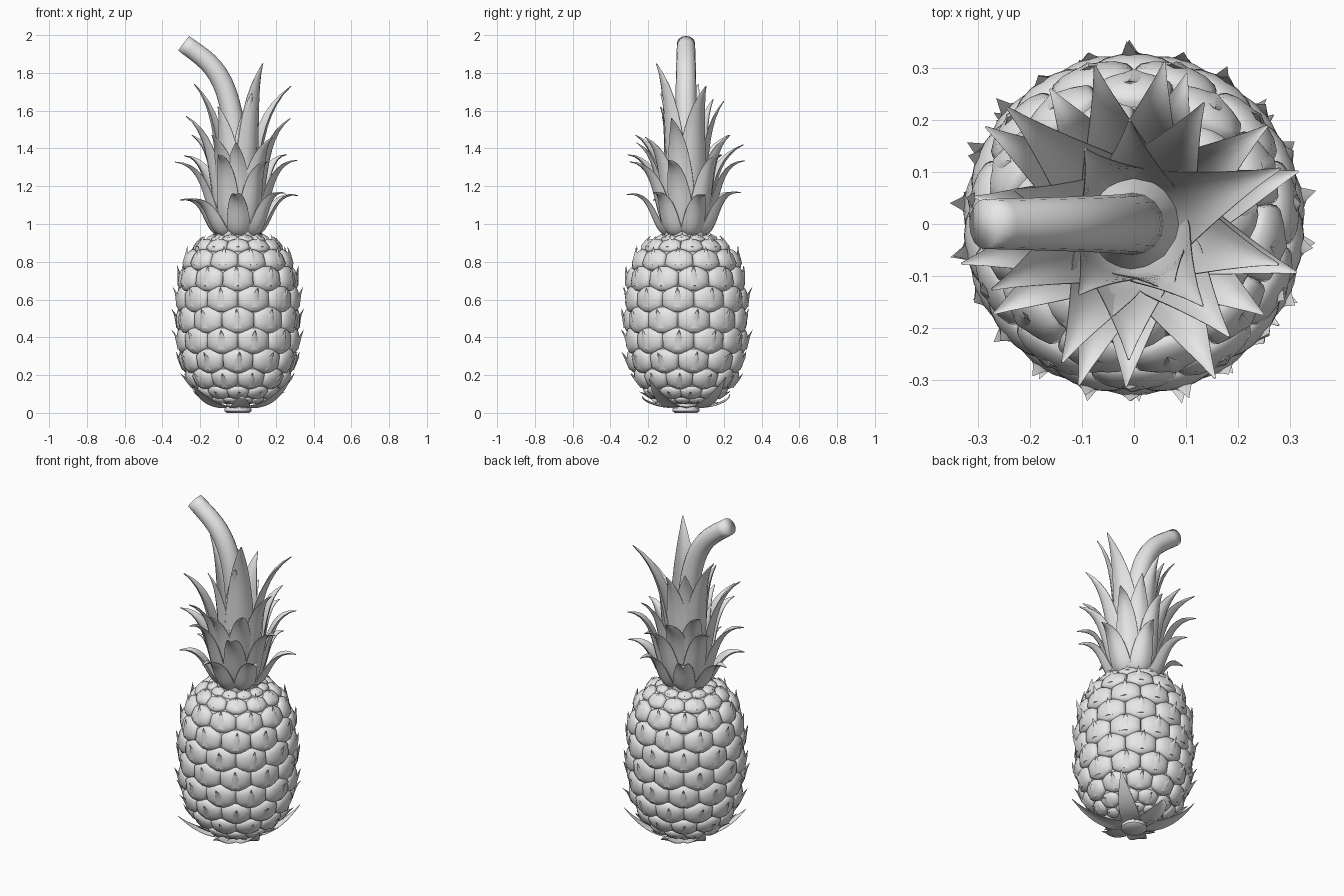
import bpy, bmesh, math, random
from mathutils import Vector

if "Cube" in bpy.data.objects:
    bpy.data.objects.remove(bpy.data.objects["Cube"])

random.seed(4)
grey = bpy.data.materials.new("matte_grey")
grey.diffuse_color = (0.8, 0.8, 0.8, 1)
grey.use_nodes = True
grey.node_tree.nodes["Principled BSDF"].inputs["Base Color"].default_value = grey.diffuse_color


def finish(name, bm, angle=50):
    bmesh.ops.recalc_face_normals(bm, faces=bm.faces[:])
    me = bpy.data.meshes.new(name)
    bm.to_mesh(me)
    bm.free()
    me.materials.append(grey)
    ob = bpy.data.objects.new(name, me)
    bpy.context.collection.objects.link(ob)
    bpy.ops.object.select_all(action='DESELECT')
    ob.select_set(True)
    bpy.context.view_layer.objects.active = ob
    bpy.ops.object.shade_smooth_by_angle(angle=math.radians(angle))
    return ob


def bridge(bm, a, b):
    n = len(a)
    for i in range(n):
        bm.faces.new((a[i], a[(i + 1) % n], b[(i + 1) % n], b[i]))


def lathe(name, profile_points, sides=16):
    bm = bmesh.new()
    rings = [[bm.verts.new((r * math.cos(k * math.tau / sides), r * math.sin(k * math.tau / sides), z))
              for k in range(sides)] for r, z in profile_points]
    for a, b in zip(rings, rings[1:]):
        bridge(bm, a, b)
    bm.faces.new(rings[0])
    bm.faces.new(rings[-1])
    finish(name, bm)


# Fruit profile, measured by arc length
RAD, ZC, HALF = 0.301, 0.492, 0.448
table, length = [], 0.0
for i in range(401):
    t = -1 + i / 200
    p = math.sin(t * math.pi / 2)
    n = 3.0 if p > 0 else 2.6
    r = RAD * max(math.cos(t * math.pi / 2), 0) ** (2 / n)
    z = ZC + HALF * math.copysign(abs(p) ** (2 / n), p)
    if table:
        length += math.hypot(r - table[-1][1], z - table[-1][2])
    table.append((length, r, z))
MID = table[200][0]


def profile(s):
    s = min(max(s, 0), length)
    lo, hi = 0, 400
    while hi - lo > 1:
        m = (lo + hi) // 2
        lo, hi = (m, hi) if table[m][0] <= s else (lo, m)
    a, b = table[lo], table[hi]
    f = (s - a[0]) / max(b[0] - a[0], 1e-9)
    return a[1] + f * (b[1] - a[1]), a[2] + f * (b[2] - a[2])


def on_fruit(s, th, h):
    r, z = profile(s)
    r0, z0 = profile(s - 0.02)
    r1, z1 = profile(s + 0.02)
    d = math.hypot(r1 - r0, z1 - z0) or 1
    r, z = r + h * (z1 - z0) / d, z - h * (r1 - r0) / d
    return Vector((r * math.cos(th), r * math.sin(th), z))


# Inner fruit core
lathe("fruit_core", [(r * 0.98, z) for _, r, z in table[8:393:12]], 40)

# Rows of scales, shrinking toward both ends
COUNT = 11
STEP = math.tau / COUNT
ROW = 0.64
rows = [(MID, 0)]
for sign in (1, -1):
    s, k = MID, 0
    while True:
        s += sign * ROW * STEP * profile(s)[0]
        k += 1
        if profile(s)[0] < 0.09 or k > 9:
            break
        rows.append((s, k))

scales, spikes = bmesh.new(), bmesh.new()
for s0, k in rows:
    w = STEP * profile(s0)[0]
    size = min(w / 0.16, 1)
    for j in range(COUNT):
        th0 = (j + 0.5 * (k % 2)) * STEP - math.pi / 2

        def at(u, v, h):
            return on_fruit(s0 + v * w, th0 + u * STEP, h * size)

        # Domed six-sided scale, blunt at its top and bottom
        prev = None
        for f, h in ((1.0, -0.004), (0.95, 0.008), (0.85, 0.016), (0.58, 0.024), (0.27, 0.028)):
            ring = [scales.verts.new(at(f * u, f * v * ROW, h)) for u, v in
                    ((0.5, 0), (0.5, 0.32), (0.33, 0.5), (0.14, 0.63), (-0.14, 0.63), (-0.33, 0.5), (-0.5, 0.32),
                     (-0.5, 0), (-0.5, -0.32), (-0.33, -0.5), (-0.14, -0.63), (0.14, -0.63), (0.33, -0.5),
                     (0.5, -0.32))]
            if prev:
                bridge(scales, prev, ring)
            prev = ring
        scales.faces.new(prev)

        # Pointed bract curling up from the scale
        lean = random.uniform(-0.08, 0.08)
        out = random.uniform(0.038, 0.060)
        prev = None
        for f, v, h, hw in ((0, -0.25, 0.024, 0.19), (0.35, -0.04, 0.029, 0.15), (0.7, 0.15, 0.035, 0.075)):
            ring = [spikes.verts.new(at(lean * f + du * hw, v, h + dh)) for du, dh in
                    ((-1, -0.005), (0, 0.005), (1, -0.005), (0, -0.009))]
            if prev:
                bridge(spikes, prev, ring)
            else:
                spikes.faces.new(ring)
            prev = ring
        tip = spikes.verts.new(at(lean, 0.36, out))
        for i in range(4):
            spikes.faces.new((prev[i], prev[(i + 1) % 4], tip))
finish("fruit_scales", scales, 60)
finish("scale_spikes", spikes, 60)


def bezier(pts, t):
    pts = [Vector(p) for p in pts]
    while len(pts) > 1:
        pts = [a.lerp(b, t) for a, b in zip(pts, pts[1:])]
    return pts[0]


def leaf(bm, ang, path, width, cup=0.45, twist=0.0, thick=0.010):
    """Curved pointed leaf; path holds (radius, height) control points."""
    ca, sa = math.cos(ang), math.sin(ang)
    prev = None
    N = 12
    for i in range(N + 1):
        t = i / N
        p, q = bezier(path, t), bezier(path, min(t + 0.02, 1)) - bezier(path, max(t - 0.02, 0))
        q.normalize()
        nx, nz = q.y, -q.x
        hw = 0.5 * width * (0.8 + 0.6 * t - 0.2 * t * t) * max(1 - t ** 1.9, 0.02)
        th = thick * (1 - 0.6 * t)
        ring = []
        for side in (1, -1):
            for u in (-1, -0.5, 0, 0.5, 1):
                u *= side
                off = -cup * u * u * hw + side * th * (0.5 if abs(u) < 1 else 0.25)
                r, z = p.x + nx * off, p.y + nz * off
                lat = u * hw + twist * t * t
                ring.append(bm.verts.new((r * ca - lat * sa, r * sa + lat * ca, z)))
        if prev:
            bridge(bm, prev, ring)
        else:
            bm.faces.new(ring)
        prev = ring
    bm.faces.new(prev)


# Lower crown tiers, tips curling out: count, start angle, path, width
bm = bmesh.new()
for n, start, path, w in (
        (7, -88, ((0.105, 0.94), (0.19, 0.97), (0.18, 1.16), (0.32, 1.14)), 0.14),
        (7, -65, ((0.10, 0.95), (0.19, 1.07), (0.165, 1.32), (0.33, 1.34)), 0.15)):
    for i in range(n):
        k, dz = random.uniform(0.92, 1.04), random.uniform(-0.02, 0.03)
        path_i = path[:2] + tuple((r * k, z + dz) for r, z in path[2:])
        leaf(bm, math.radians(start + i * 360 / n + random.uniform(-5, 5)), path_i, w,
             twist=random.uniform(-0.03, 0.03))

# Upper crown leaves by tip position, the tall ones broad and close to the stem
for x, y, z in ((-0.09, 0.30, 1.42), (0.14, 0.23, 1.47), (-0.24, 0.23, 1.47), (-0.02, -0.26, 1.43),
                (0.18, -0.22, 1.46), (-0.15, -0.26, 1.47), (0.28, -0.07, 1.56), (-0.28, -0.11, 1.57),
                (0.28, 0.11, 1.73), (-0.23, 0.07, 1.74), (0.06, -0.14, 1.69), (0.0, 0.20, 1.65),
                (-0.10, -0.14, 1.62), (0.14, -0.15, 1.85), (-0.10, 0.14, 1.66)):
    r = math.hypot(x, y)
    tall = z > 1.58
    z0 = 1.0 if tall else 0.97
    h = z - z0
    path = (((0.06, z0), (0.135, z0 + 0.3 * h), (0.085, z0 + 0.75 * h), (r, z)) if tall else
            ((0.09, z0), (0.17, z0 + 0.3 * h), (0.13, z0 + 0.8 * h), (r, z)))
    leaf(bm, math.atan2(y, x), path, 0.19 if tall else 0.17, twist=random.uniform(-0.02, 0.02))
finish("crown_leaves", bm, 50)

# Crown core hidden between the leaves
lathe("crown_core", ((0.115, 0.91), (0.12, 0.99), (0.09, 1.12), (0.05, 1.25)))

# Bent stem with a cut end
bm = bmesh.new()
path = ((0.0, 1.1), (-0.005, 1.45), (-0.015, 1.82), (-0.15, 1.85), (-0.288, 1.957))
prev = None
for i in range(17):
    t = i / 16
    p = bezier(path, t)
    d = (bezier(path, min(t + 0.02, 1)) - bezier(path, max(t - 0.02, 0))).normalized()
    r = 0.062 - 0.014 * t
    ring = [bm.verts.new((p.x + d.y * r * math.cos(k * math.pi / 8), r * math.sin(k * math.pi / 8),
                          p.y - d.x * r * math.cos(k * math.pi / 8))) for k in range(16)]
    if prev:
        bridge(bm, prev, ring)
    else:
        bm.faces.new(ring)
    prev = ring
bm.faces.new(prev)
finish("stem", bm, 120)

# Small leaves hugging the underside
bm = bmesh.new()
for deg, r, z in ((38, 0.34, 0.19), (95, 0.23, 0.10), (143, 0.33, 0.18),
                  (223, 0.33, 0.15), (275, 0.23, 0.09), (-35, 0.34, 0.18)):
    leaf(bm, math.radians(deg), ((0.04, 0.035), (0.14, 0.03), (0.24, 0.07), (r, z)), 0.12, cup=-0.15, thick=0.007)
finish("base_leaves", bm, 50)

# Cut stalk the fruit stands on
lathe("base_stalk", ((0.06, 0.0), (0.072, 0.01), (0.07, 0.025), (0.05, 0.08)))
